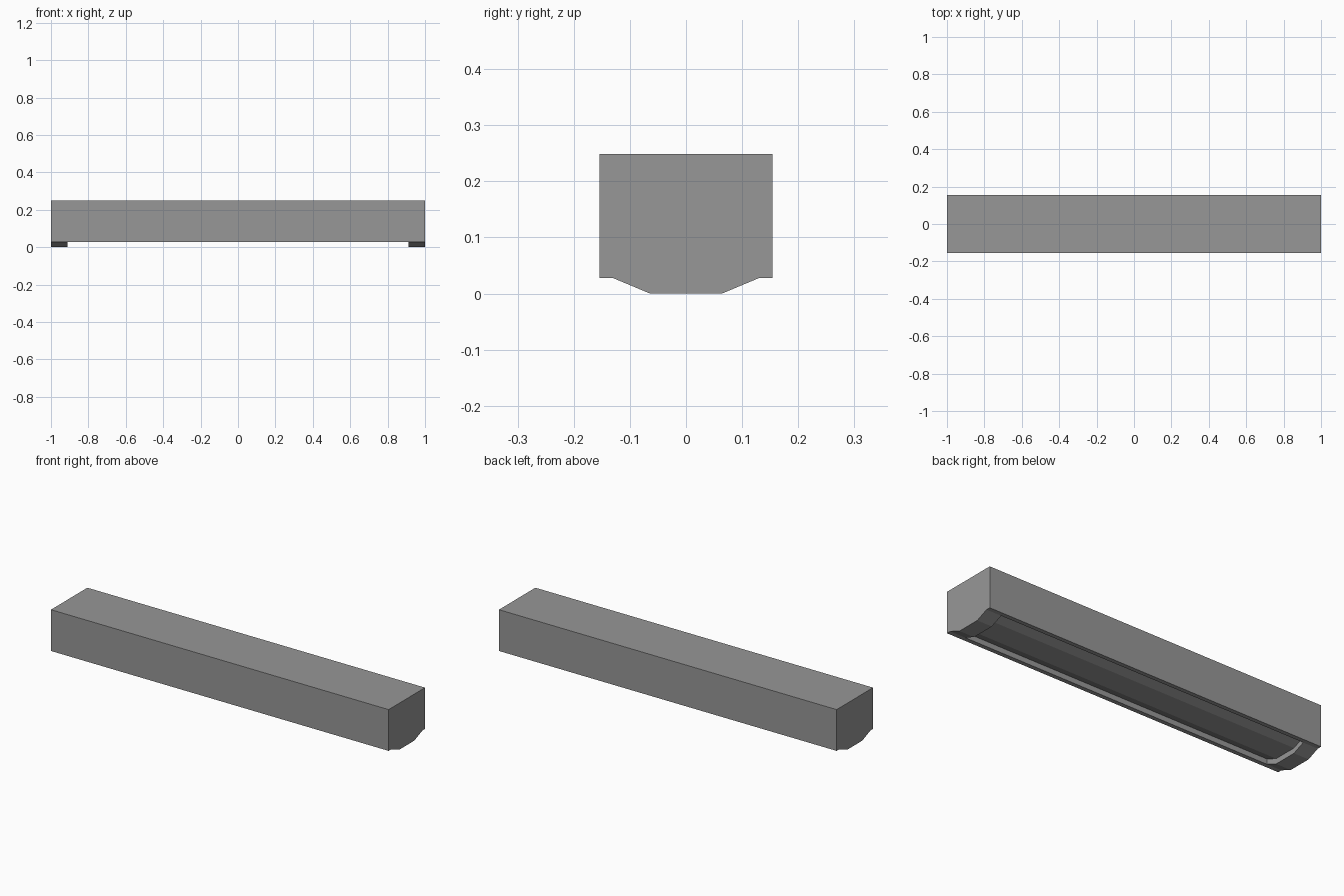
import bpy
import bmesh
import math

cube = bpy.data.objects.get("Cube")
if cube:
    bpy.data.objects.remove(cube)

HALF_LENGTH, HALF_WIDTH, HEIGHT = 1.0, 0.154, 0.249
CAP_START = 0.912      # inner face of the end blocks
LIP_Z = 0.028          # underside of the long side lips
BELLY = 0.028          # drop of the sloped belly, also the recess depth

grey = bpy.data.materials.new("plain grey")
grey.use_nodes = True
colour = (0.31, 0.31, 0.31, 1)
grey.diffuse_color = colour
grey.node_tree.nodes["Principled BSDF"].inputs["Base Color"].default_value = colour


def section(lift):
    """Closed cross-section; lift raises the belly into the recess."""
    half = [(HALF_WIDTH, HEIGHT), (HALF_WIDTH, LIP_Z), (0.131, LIP_Z),
            (0.131, LIP_Z + lift), (0.064, LIP_Z - BELLY + lift)]
    return half + [(-y, z) for y, z in reversed(half)]


# Beam: full-depth end blocks with a recessed belly between them
bm = bmesh.new()
stations = [(-HALF_LENGTH, 0), (-CAP_START, 0), (-CAP_START, BELLY),
            (CAP_START, BELLY), (CAP_START, 0), (HALF_LENGTH, 0)]
rings = [[bm.verts.new((x, y, z)) for y, z in section(lift)]
         for x, lift in stations]
for a, b in zip(rings, rings[1:]):
    for i in range(len(a)):
        j = (i + 1) % len(a)
        bm.faces.new((a[i], a[j], b[j], b[i]))
bm.faces.new(rings[0])
bm.faces.new(rings[-1])

# Weld coincident points and merge the flat seams
bmesh.ops.remove_doubles(bm, verts=bm.verts[:], dist=0.0005)
bmesh.ops.dissolve_degenerate(bm, edges=bm.edges[:], dist=0.0005)
bmesh.ops.dissolve_limit(bm, angle_limit=math.radians(1),
                         verts=bm.verts[:], edges=bm.edges[:])
bmesh.ops.recalc_face_normals(bm, faces=bm.faces[:])

mesh = bpy.data.meshes.new("recessed_beam")
bm.to_mesh(mesh)
bm.free()
mesh.materials.append(grey)
beam = bpy.data.objects.new("recessed_beam", mesh)
bpy.context.collection.objects.link(beam)
